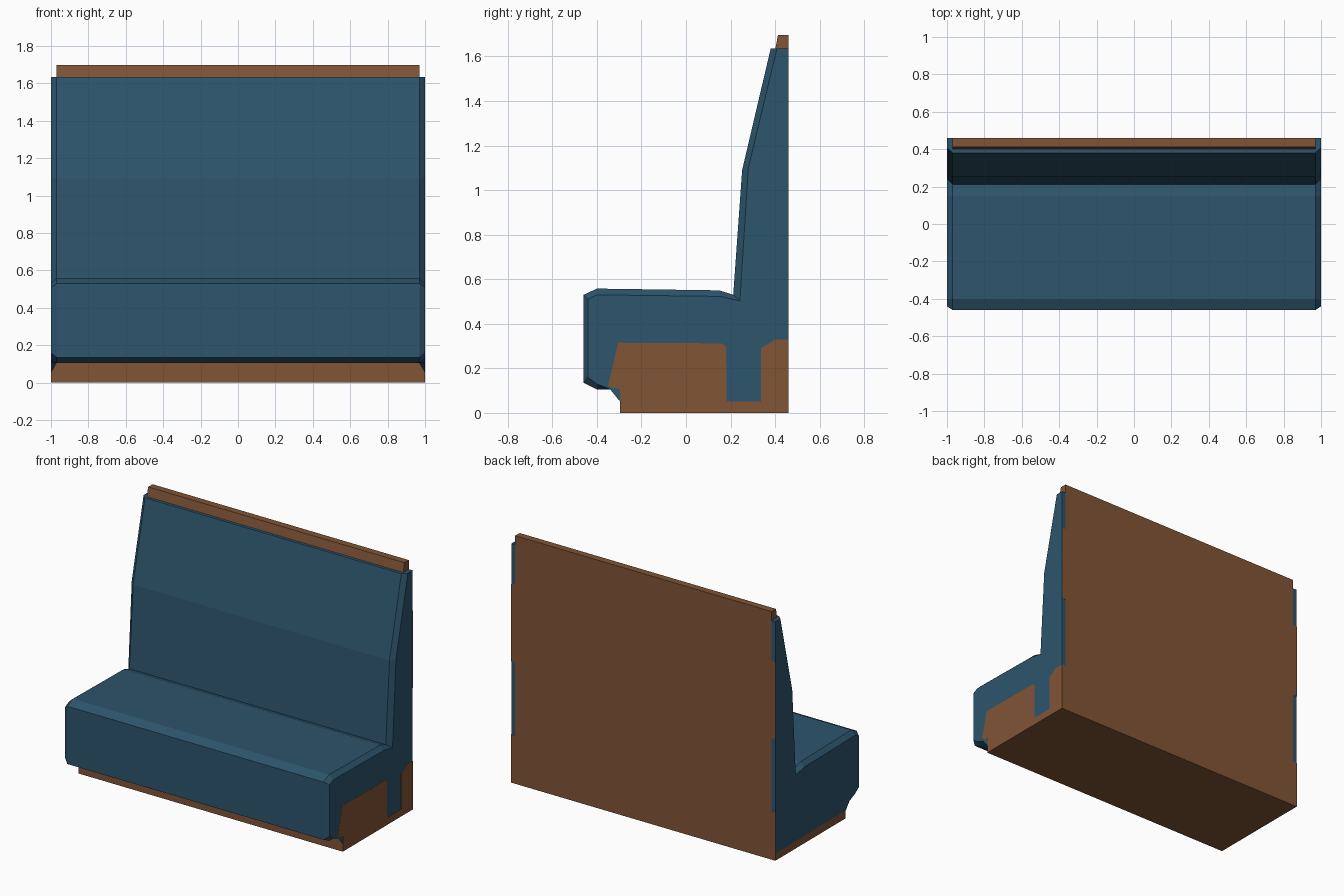
import bpy, bmesh

if "Cube" in bpy.data.objects:
    bpy.data.objects.remove(bpy.data.objects["Cube"])


def material(name, rgb):
    m = bpy.data.materials.new(name)
    m.diffuse_color = (*rgb, 1)
    m.use_nodes = True
    m.node_tree.nodes["Principled BSDF"].inputs["Base Color"].default_value = m.diffuse_color
    return m


fabric = material("blue_fabric", (0.026, 0.09, 0.15))
wood = material("wood", (0.22, 0.09, 0.037))


def loft(name, sections, mat):
    """Skin a series of (x, [(y, z), ...]) profiles and cap both ends."""
    bm = bmesh.new()
    rings = [[bm.verts.new((x, y, z)) for y, z in pts] for x, pts in sections]
    for a, b in zip(rings, rings[1:]):
        for i in range(len(a)):
            j = (i + 1) % len(a)
            bm.faces.new((a[i], a[j], b[j], b[i]))
    bm.faces.new(rings[0][::-1])
    bm.faces.new(rings[-1])
    bmesh.ops.recalc_face_normals(bm, faces=bm.faces)
    me = bpy.data.meshes.new(name)
    bm.to_mesh(me)
    bm.free()
    me.materials.append(mat)
    ob = bpy.data.objects.new(name, me)
    bpy.context.collection.objects.link(ob)
    return ob


def box(name, x0, x1, y0, y1, z0, z1, mat):
    p = [(y0, z0), (y1, z0), (y1, z1), (y0, z1)]
    return loft(name, [(x0, p), (x1, p)], mat)


# Upholstered seat and back: one profile with a chamfered rim at each end
middle = [(-0.46, 0.135), (-0.46, 0.53), (-0.40, 0.558), (0.15, 0.55),
          (0.212, 0.53), (0.252, 1.09), (0.38, 1.635), (0.46, 1.635),
          (0.46, 0.105), (-0.30, 0.105), (-0.34, 0.105), (-0.40, 0.105)]
rim = [(-0.44, 0.16), (-0.44, 0.51), (-0.40, 0.53), (0.15, 0.523),
       (0.242, 0.503), (0.28, 1.10), (0.408, 1.635), (0.46, 1.635),
       (0.46, 0.05), (-0.30, 0.055), (-0.34, 0.105), (-0.40, 0.13)]
loft("seat_and_back_cushion",
     [(-1, rim), (-0.97, middle), (0.97, middle), (1, rim)], fabric)

# Wooden plinth and back board with a capped top
box("base_plinth", -0.999, 0.999, -0.297, 0.46, 0, 0.3, wood)
board = [(0.40, 0.0), (0.40, 1.63), (0.413, 1.697), (0.461, 1.697), (0.461, 0.0)]
loft("back_board", [(-0.97, board), (0.97, board)], wood)

# Wooden strips showing at the rear corners
for side, label in ((-1, "left"), (1, "right")):
    xs = sorted((side * 0.97, side))
    for n, (z0, z1) in enumerate(((0, 0.33), (0.83, 1.36))):
        box(f"{label}_rear_strip_{n + 1}", *xs, 0.455, 0.461, z0, z1, wood)

# Exposed wooden end panel on the right
panel = [(-0.297, 0), (-0.297, 0.105), (-0.35, 0.12), (-0.305, 0.315),
         (0.16, 0.312), (0.18, 0.30), (0.182, 0.05), (0.336, 0.05),
         (0.336, 0.29), (0.40, 0.33), (0.46, 0.33), (0.46, 0)]
loft("right_end_panel", [(0.995, panel), (1.001, panel)], wood)
